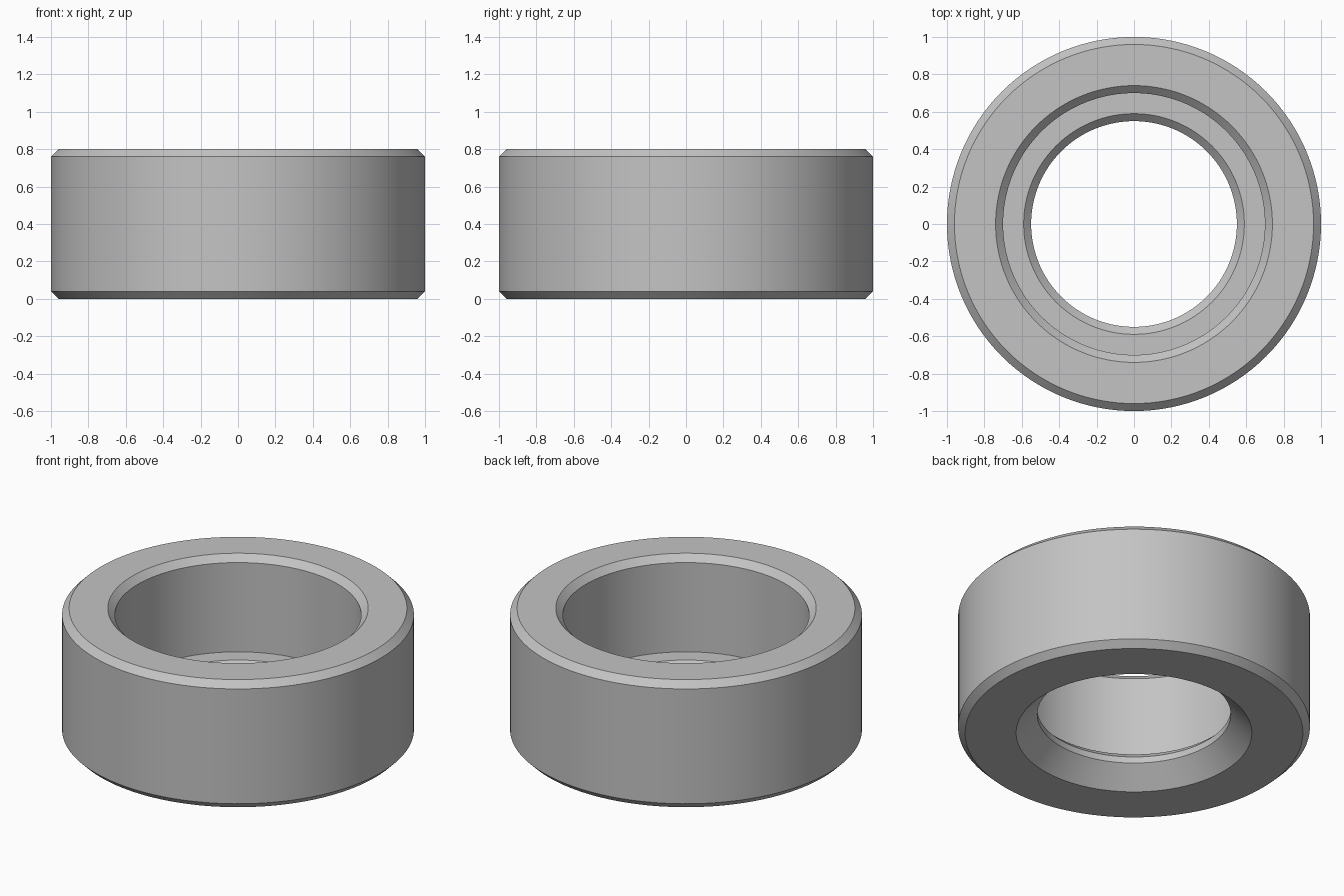
import bpy
import bmesh
from math import radians, tau
from mathutils import Vector

SEGMENTS = 128

cube = bpy.data.objects.get("Cube")
if cube:
    bpy.data.objects.remove(cube, do_unlink=True)

# Plain grey metal
grey = bpy.data.materials.new("grey_metal")
grey.use_nodes = True
colour = (0.55, 0.55, 0.55, 1)
grey.diffuse_color = colour
grey.node_tree.nodes["Principled BSDF"].inputs["Base Color"].default_value = colour

# Closed ring section as (radius, height)
section = [
    (0.96, 0), (1, 0.04), (1, 0.76), (0.96, 0.8),    # outer wall with chamfers
    (0.74, 0.8), (0.7, 0.76), (0.7, 0.2),            # counterbore
    (0.59, 0.2), (0.55, 0.16), (0.55, 0.12),         # shoulder and through hole
    (0.67, 0),                                       # countersink underneath
]


def lathe(name, profile, material):
    """Revolve a closed section about the z axis."""
    bm = bmesh.new()
    verts = [bm.verts.new((r, 0, z)) for r, z in profile]
    edges = [bm.edges.new((a, b)) for a, b in zip(verts, verts[1:] + verts[:1])]
    bmesh.ops.spin(bm, geom=verts + edges, cent=Vector(), axis=Vector((0, 0, 1)),
                   angle=tau, steps=SEGMENTS)
    bmesh.ops.remove_doubles(bm, verts=bm.verts, dist=0.0001)
    bmesh.ops.recalc_face_normals(bm, faces=bm.faces)
    mesh = bpy.data.meshes.new(name)
    bm.to_mesh(mesh)
    bm.free()
    mesh.materials.append(material)
    obj = bpy.data.objects.new(name, mesh)
    bpy.context.collection.objects.link(obj)
    return obj


ring = lathe("stepped_ring", section, grey)

# Round walls smooth, chamfer edges crisp
bpy.ops.object.select_all(action="DESELECT")
ring.select_set(True)
bpy.context.view_layer.objects.active = ring
bpy.ops.object.shade_smooth_by_angle(angle=radians(30))
